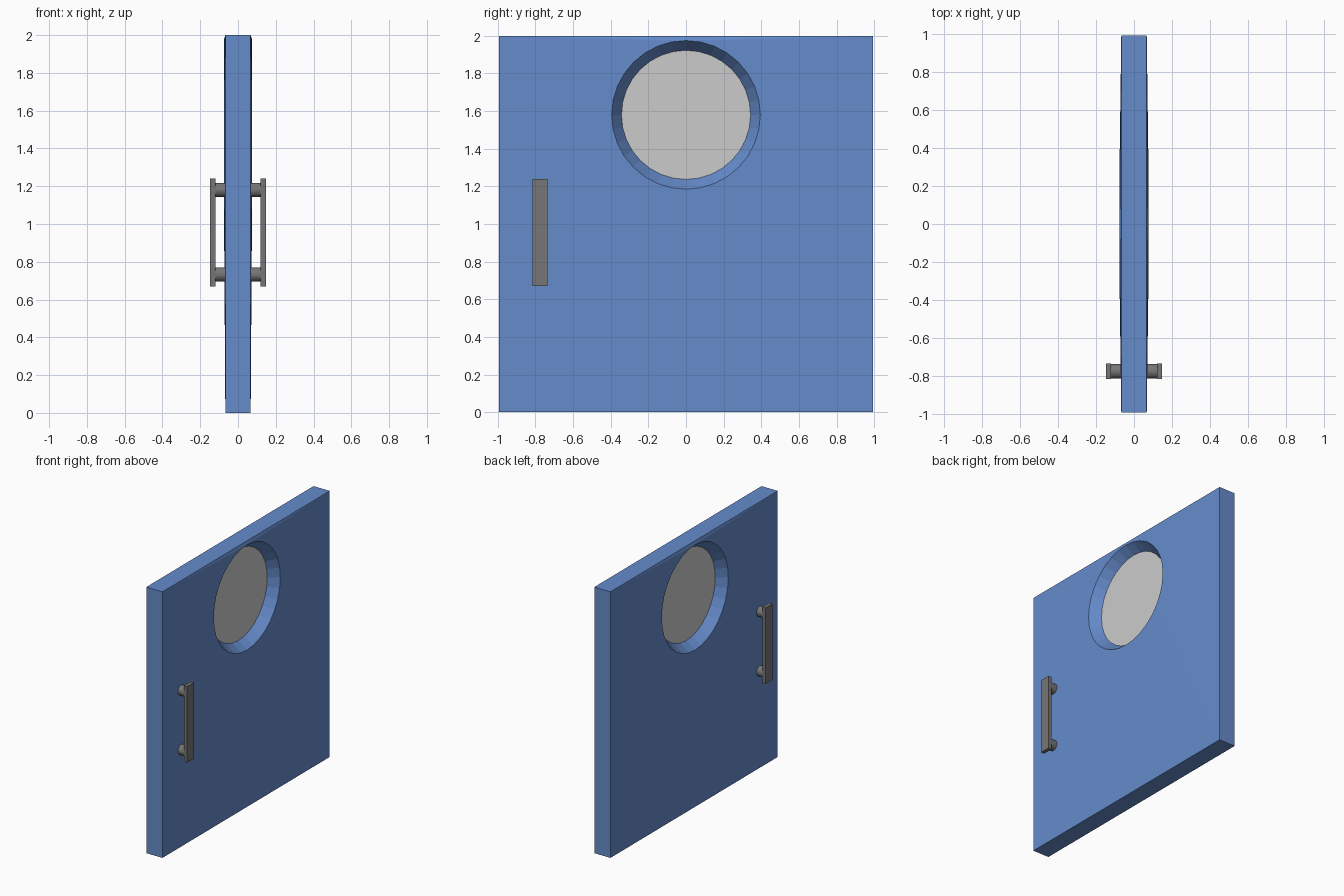
import bpy, bmesh
from math import cos, sin, pi
from mathutils import Matrix

if "Cube" in bpy.data.objects:
    bpy.data.objects.remove(bpy.data.objects["Cube"])

W, H, EDGE, RIM = 0.993, 2.0, 0.067, 0.075   # half width, height, half thickness at edge / rim
CZ, R_OUT, R_IN, GLASS = 1.58, 0.395, 0.343, 0.003
SEG = 32


def finish(bm, name, color=None):
    bmesh.ops.recalc_face_normals(bm, faces=bm.faces)
    mesh = bpy.data.meshes.new(name)
    bm.to_mesh(mesh)
    bm.free()
    ob = bpy.data.objects.new(name, mesh)
    bpy.context.collection.objects.link(ob)
    if color:
        mat = bpy.data.materials.new(name + "_paint")
        mat.diffuse_color = color
        mat.use_nodes = True
        mat.node_tree.nodes["Principled BSDF"].inputs["Base Color"].default_value = mat.diffuse_color
        mesh.materials.append(mat)
    return ob


def cylinder_x(bm, r, x0, x1, y, z, seg=SEG):
    m = Matrix.Translation(((x0 + x1) / 2, y, z)) @ Matrix.Rotation(pi / 2, 4, 'Y')
    bmesh.ops.create_cone(bm, cap_ends=True, segments=seg, radius1=r, radius2=r,
                          depth=x1 - x0, matrix=m)


# Door slab: rectangle fanned to a slightly raised, bevelled round window opening
bm = bmesh.new()


def ring(x, r):
    return [bm.verts.new((x, r * cos(2 * pi * i / SEG), CZ + r * sin(2 * pi * i / SEG)))
            for i in range(SEG)]


corners, inner = {}, {}
for s in (-1, 1):
    c = [bm.verts.new((s * EDGE, y, z)) for y, z in ((W, H), (-W, H), (-W, 0), (W, 0))]
    outer, inn = ring(s * RIM, R_OUT), ring(s * GLASS, R_IN)
    q = SEG // 4
    for i in range(SEG):
        j = (i + 1) % SEG
        bm.faces.new((outer[i], outer[j], c[i // q]))
        bm.faces.new((outer[i], outer[j], inn[j], inn[i]))
    for k in range(4):
        bm.faces.new((c[k - 1], c[k], outer[k * q]))
    corners[s], inner[s] = c, inn
for loops in (corners, inner):
    n = len(loops[1])
    for i in range(n):
        j = (i + 1) % n
        bm.faces.new((loops[1][i], loops[1][j], loops[-1][j], loops[-1][i]))
finish(bm, "door_panel", (0.13, 0.26, 0.6, 1))

# Round window pane
bm = bmesh.new()
cylinder_x(bm, R_IN, -GLASS, GLASS, 0, CZ)
finish(bm, "window_pane")

# Pull handle: flat bar on two round posts, mirrored to the other side
bm = bmesh.new()
bmesh.ops.create_cube(bm, size=1, matrix=Matrix.Translation((0.1335, -0.775, 0.955))
                      @ Matrix.Diagonal((0.027, 0.08, 0.57, 1)))
for z in (0.733, 1.18):
    cylinder_x(bm, 0.038, 0.06, 0.121, -0.775, z)
handle = finish(bm, "pull_handle", (0.18, 0.18, 0.18, 1))
mirror = handle.modifiers.new("both_sides", 'MIRROR')
mirror.use_axis = (True, False, False)
